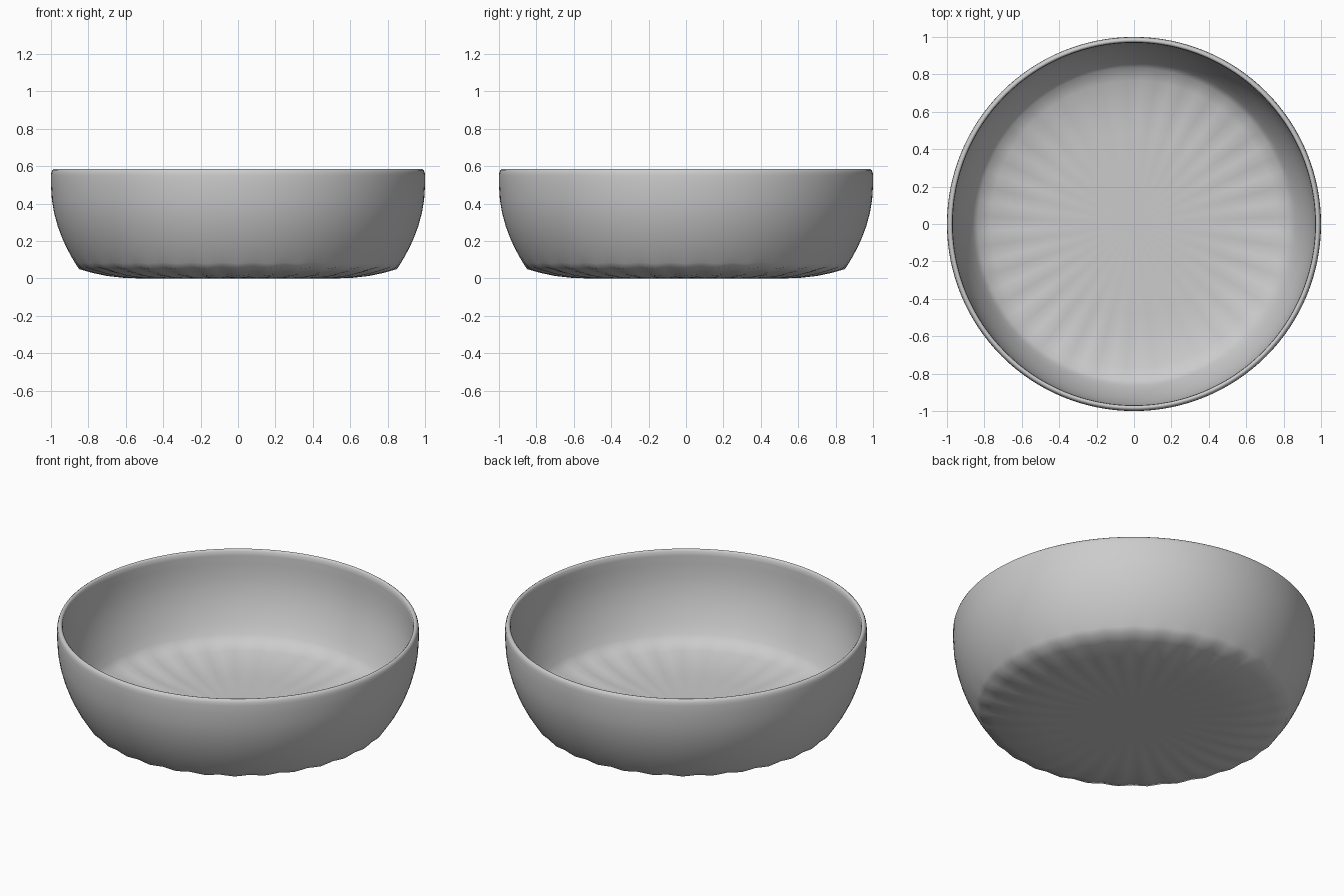
import bpy, bmesh
from math import cos, sin, pi

if "Cube" in bpy.data.objects:
    bpy.data.objects.remove(bpy.data.objects["Cube"])

SEGS = 128      # segments around
FLUTES = 32     # faint radial ripples in the base
WALL = 0.031    # wall thickness


def wall_radius(z):
    # curved side: widest at z = 0.5, narrowing towards the base
    t = max(0.0, (0.5 - z) / 0.45)
    return 1.0 - 0.15 * t * t


# base, outer wall and rim, then inner wall and floor: (radius, height)
base = [(0.3, 0), (0.5, 0), (0.6, 0.002), (0.7, 0.013), (0.78, 0.03), (0.85, 0.05)]
outer = [(wall_radius(z), z) for z in (0.08, 0.12, 0.17, 0.22, 0.28, 0.35, 0.42, 0.5, 0.55)]
rim = [(0.998, 0.567), (0.993, 0.579), (0.985, 0.585), (0.978, 0.584), (0.971, 0.577)]
inner = [(r - WALL, z) for r, z in reversed(outer)]
floor = [(r - 0.015 * r / 0.85, z + 0.03) for r, z in reversed(base[:-1])]
inner[-1] = (0.835, 0.083)
profile = base + outer + rim + inner + floor


def ripple(r, z, a):
    # ripples fade in from the centre and fade out up the wall
    w = max(0.0, min(1.0, (r - 0.35) / 0.4)) * max(0.0, min(1.0, (0.12 - z) / 0.07))
    return 0.009 * w * (1 - cos(FLUTES * a)) / 2


bm = bmesh.new()
rings = []
for r, z in profile:
    ring = []
    for i in range(SEGS):
        a = 2 * pi * i / SEGS
        ring.append(bm.verts.new((r * cos(a), r * sin(a), z + ripple(r, z, a))))
    rings.append(ring)
for lo, hi in zip(rings, rings[1:]):
    for i in range(SEGS):
        j = (i + 1) % SEGS
        bm.faces.new((lo[i], lo[j], hi[j], hi[i]))

# close the underside and the inside floor with fans
for ring, z in ((rings[0], 0.0), (rings[-1], 0.03)):
    c = bm.verts.new((0, 0, z))
    for i in range(SEGS):
        bm.faces.new((c, ring[i], ring[(i + 1) % SEGS]))
bmesh.ops.recalc_face_normals(bm, faces=bm.faces)
for f in bm.faces:
    f.smooth = True

mesh = bpy.data.meshes.new("bowl")
bm.to_mesh(mesh)
bm.free()
bpy.context.collection.objects.link(bpy.data.objects.new("bowl", mesh))
